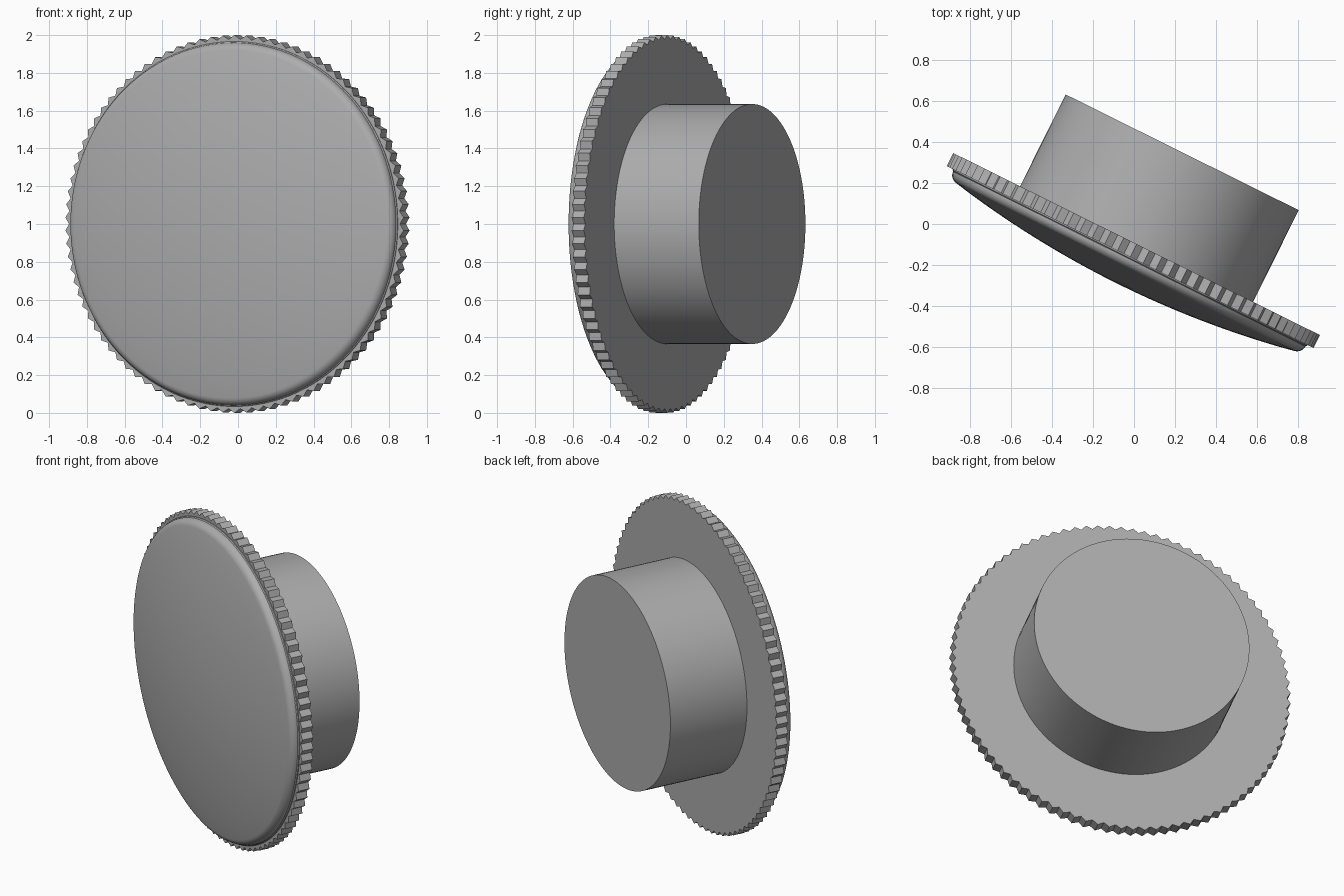
import bpy, bmesh, math
from mathutils import Vector, Matrix

if "Cube" in bpy.data.objects:
    bpy.data.objects.remove(bpy.data.objects["Cube"])

ANGLE = math.radians(26.4)
AXIS = Vector((math.sin(ANGLE), math.cos(ANGLE), 0))      # towards the stem end
SIDE = Vector((math.cos(ANGLE), -math.sin(ANGLE), 0))
UP = Vector((0, 0, 1))
ORIGIN = SIDE * 0.055 + UP
FRAME = Matrix.Translation(ORIGIN) @ Matrix((SIDE, UP, -AXIS)).transposed().to_4x4()

# Mid-grey metal
grey = bpy.data.materials.new("grey_metal")
grey.diffuse_color = (0.42, 0.42, 0.42, 1)
grey.use_nodes = True
grey.node_tree.nodes["Principled BSDF"].inputs["Base Color"].default_value = grey.diffuse_color


def lathe(name, profile, count, radius_fn=lambda i, r: r, smooth=True):
    """Spin (radius, depth) points about the tilted axis, capping both ends."""
    bm = bmesh.new()
    rings = []
    for r, d in profile:
        ring = []
        for i in range(count):
            a = math.pi / 2 + 2 * math.pi * i / count
            rr = radius_fn(i, r)
            ring.append(bm.verts.new(FRAME @ Vector((rr * math.cos(a), rr * math.sin(a), -d))))
        rings.append(ring)
    for lo, hi in zip(rings, rings[1:]):
        for i in range(count):
            j = (i + 1) % count
            bm.faces.new((lo[i], lo[j], hi[j], hi[i]))
    bm.faces.new(rings[0])
    bm.faces.new(rings[-1])
    bmesh.ops.recalc_face_normals(bm, faces=bm.faces)
    mesh = bpy.data.meshes.new(name)
    bm.to_mesh(mesh)
    bm.free()
    mesh.materials.append(grey)
    obj = bpy.data.objects.new(name, mesh)
    bpy.context.collection.objects.link(obj)
    if smooth:
        bpy.ops.object.select_all(action='DESELECT')
        obj.select_set(True)
        bpy.context.view_layer.objects.active = obj
        bpy.ops.object.shade_smooth_by_angle(angle=math.radians(35))
    return obj


# Plain cylindrical stem at the back
lathe("stem", [(0.635, -0.10), (0.635, 0.418)], 128)

# Knurled rim with shallow triangular teeth
TEETH = 90
lathe("knurled_rim", [(1.0, -0.153), (1.0, -0.082)], TEETH * 2,
      lambda i, r: r if i % 2 == 0 else r - 0.022, smooth=False)

# Domed cap: short wall, rounded shoulder, shallow dome
profile = [(0.966, -0.14), (0.966, -0.158)]
for k in range(9):
    a = math.radians(k * 10)
    profile.append((0.912 + 0.048 * math.cos(a), -0.163 - 0.045 * math.sin(a)))
for k in range(1, 13):
    r = 0.90 * (1 - k / 12) + 0.01
    profile.append((r, -0.297 + 0.105 * r * r))
lathe("domed_cap", profile, 128)
